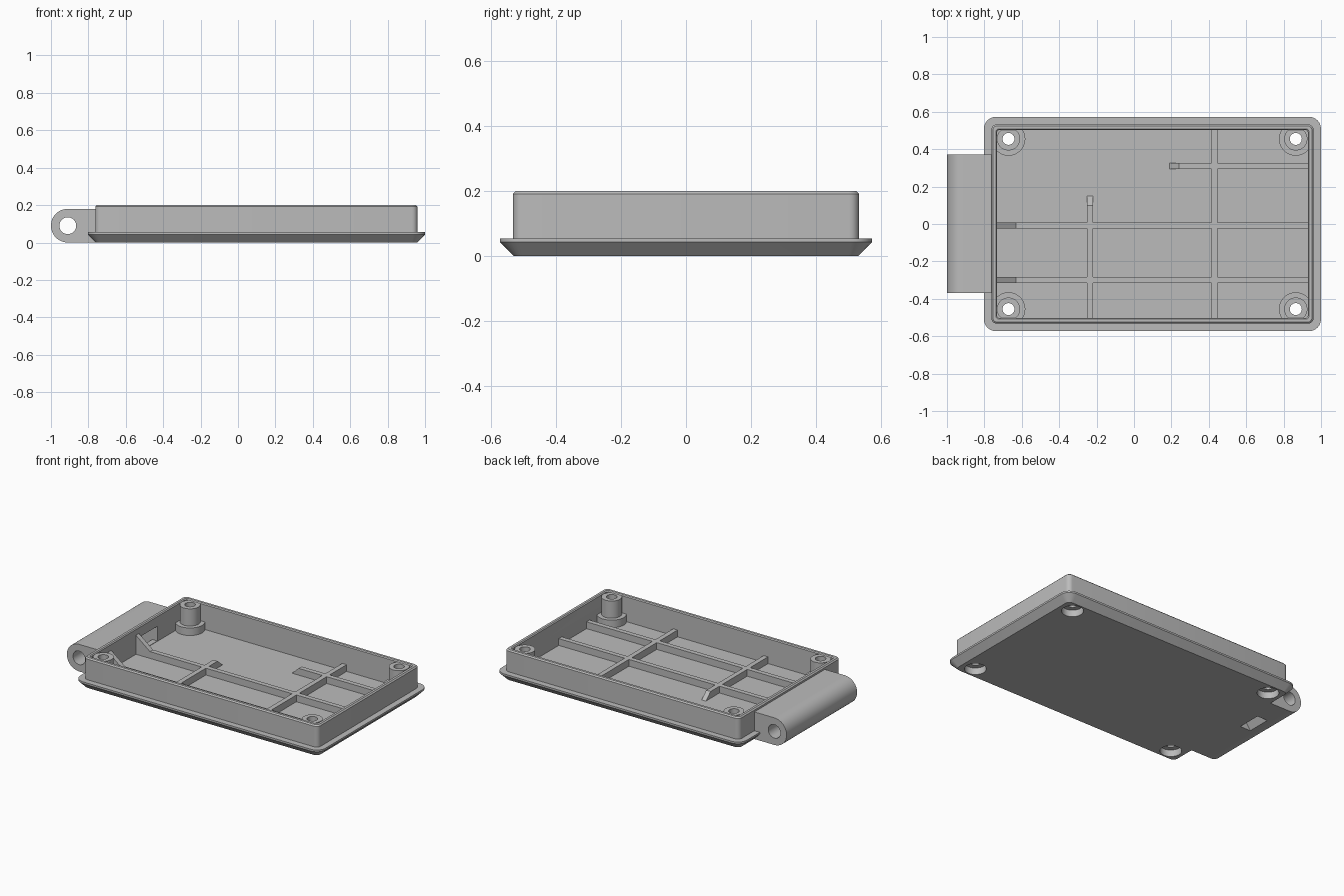
import bpy, bmesh
from math import sin, cos, pi, radians
from mathutils import Vector

if "Cube" in bpy.data.objects:
    bpy.data.objects.remove(bpy.data.objects["Cube"])

grey = bpy.data.materials.new("plastic grey")
grey.use_nodes = True
grey.diffuse_color = (0.5, 0.5, 0.5, 1)
grey.node_tree.nodes["Principled BSDF"].inputs["Base Color"].default_value = (0.5, 0.5, 0.5, 1)


def make(name, bm):
    bmesh.ops.recalc_face_normals(bm, faces=bm.faces[:])
    mesh = bpy.data.meshes.new(name)
    bm.to_mesh(mesh)
    bm.free()
    mesh.materials.append(grey)
    ob = bpy.data.objects.new(name, mesh)
    bpy.context.collection.objects.link(ob)
    return ob


def loft(name, rings):
    """Skin equal-length closed rings and cap both ends."""
    bm = bmesh.new()
    loops = [[bm.verts.new(p) for p in ring] for ring in rings]
    n = len(loops[0])
    for a, b in zip(loops, loops[1:]):
        for i in range(n):
            j = (i + 1) % n
            bm.faces.new((a[i], a[j], b[j], b[i]))
    bm.faces.new(loops[0][::-1])
    bm.faces.new(loops[-1])
    return make(name, bm)


def prism(name, points, axis, lo, hi):
    """Extrude a side profile (run, z) along the x or y axis."""
    def place(t):
        return [(u, t, z) if axis == "y" else (t, u, z) for u, z in points]
    return loft(name, [place(lo), place(hi)])


def lathe(name, x, y, profile, steps=40, limit=1.0):
    """Turn (radius, z) steps round a vertical axis, held inside the walls."""
    def ring(r, z):
        out = []
        for i in range(steps):
            a = 2 * pi * i / steps
            out.append((x + r * cos(a), max(-limit, min(limit, y + r * sin(a))), z))
        return out
    return loft(name, [ring(r, z) for r, z in profile])


def rounded_ring(inset, z, radius):
    hx, hy, cx, seg = 0.9015 - inset, 0.573 - inset, 0.0985, 6
    pts = []
    for k, (sx, sy) in enumerate([(1, 1), (-1, 1), (-1, -1), (1, -1)]):
        for i in range(seg + 1):
            a = (k + i / seg) * pi / 2
            pts.append((cx + sx * (hx - radius) + radius * cos(a),
                        sy * (hy - radius) + radius * sin(a), z))
    return pts


def boolean(target, tool, operation):
    mod = target.modifiers.new("join", "BOOLEAN")
    mod.operation, mod.solver, mod.object = operation, "EXACT", tool
    bpy.context.view_layer.objects.active = target
    bpy.ops.object.modifier_apply(modifier=mod.name)
    bpy.data.objects.remove(tool)


# Tray shell: chamfered base flange, outer wall, rounded rim, cavity floor
FLOOR, RIB = 0.03, 0.075
tray = loft("tray", [rounded_ring(*r) for r in [
    (0.042, 0, 0.03), (0, 0.043, 0.065), (0, 0.055, 0.065),
    (0.04, 0.055, 0.03), (0.04, 0.192, 0.03), (0.048, 0.2, 0.025),
    (0.064, 0.2, 0.018), (0.07, 0.194, 0.015), (0.07, FLOOR, 0.015)]])

# Hinge lug on the end
HX, HZ, HR = -0.91, 0.09, 0.09
arc = [(HX + HR * cos(a), HZ + HR * sin(a))
       for a in [pi / 2 + pi * i / 24 for i in range(25)]]
boolean(tray, prism("lug", arc + [(-0.75, 0), (-0.75, 2 * HZ)], "y", -0.368, 0.372), "UNION")

# Screw bosses with collars
corners = [(x, y) for x in (-0.671, 0.865) for y in (-0.455, 0.455)]
for x, y in corners:
    boss = lathe("boss", x, y, [(0.09, 0.015), (0.09, 0.08), (0.062, 0.08), (0.062, 0.194)],
                 limit=0.52)
    boolean(tray, boss, "UNION")

# Screw holes with counterbores underneath
for x, y in corners:
    hole = lathe("screw_hole", x, y, [(0.066, -0.02), (0.066, 0.045), (0.032, 0.045), (0.032, 0.3)])
    boolean(tray, hole, "DIFFERENCE")

# Hinge pin bore
bore = [(HX + 0.045 * cos(2 * pi * i / 32), HZ + 0.045 * sin(2 * pi * i / 32)) for i in range(32)]
boolean(tray, prism("pin_bore", bore, "y", -0.6, 0.6), "DIFFERENCE")

# Sloped cable passage from the cavity to the underside of the lug
passage = [(-0.887, -0.01), (-0.813, -0.01), (-0.77, 0.033), (-0.71, 0.033),
           (-0.71, 0.13), (-0.79, 0.13)]
boolean(tray, prism("cable_passage", passage, "y", 0.04, 0.2), "DIFFERENCE")

# Floor ribs: two long ones with gussets, the others with sloped free ends
HALF, BASE = 0.016, 0.022
X0, X1, Y1 = -0.738, 0.935, 0.508
parts = [tray]
for name, y in (("middle_long_rib", -0.008), ("front_long_rib", -0.3)):
    side = [(X0, BASE), (X1, BASE), (X1, RIB), (-0.63, RIB), (X0, 0.16)]
    parts.append(prism(name, side, "y", y - HALF, y + HALF))
short = [(0.19, BASE), (X1, BASE), (X1, RIB), (0.24, RIB), (0.19, FLOOR)]
parts.append(prism("back_short_rib", short, "y", 0.31 - HALF, 0.31 + HALF))
full = [(-Y1, BASE), (Y1, BASE), (Y1, RIB), (-Y1, RIB)]
parts.append(prism("full_cross_rib", full, "x", 0.43 - HALF, 0.43 + HALF))
part = [(-Y1, BASE), (0.15, BASE), (0.15, FLOOR), (0.1, RIB), (-Y1, RIB)]
parts.append(prism("part_cross_rib", part, "x", -0.235 - HALF, -0.235 + HALF))

# Smooth the rounded surfaces, keep edges sharp
bpy.ops.object.select_all(action="DESELECT")
for ob in parts:
    ob.select_set(True)
bpy.context.view_layer.objects.active = tray
bpy.ops.object.shade_smooth_by_angle(angle=radians(30))
